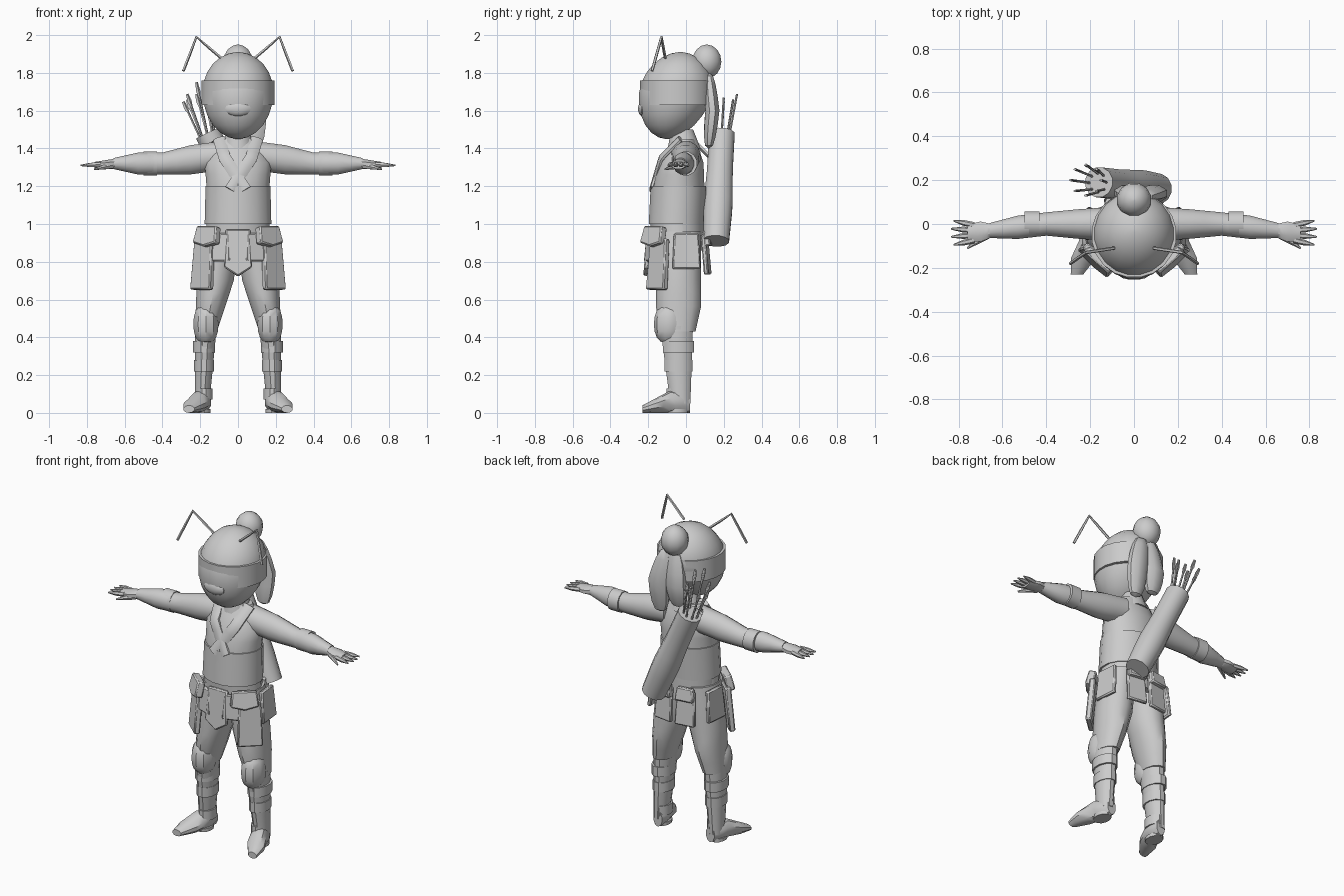
import bpy, bmesh, math, random
from mathutils import Vector, Matrix

cube = bpy.data.objects.get("Cube")
if cube:
    bpy.data.objects.remove(cube, do_unlink=True)

grey = (.6, .6, .6, 1)
clay = bpy.data.materials.new("pale_grey")
clay.use_nodes = True
clay.diffuse_color = grey
clay.node_tree.nodes["Principled BSDF"].inputs["Base Color"].default_value = grey

RIGHT, BACK, UP = Vector((1, 0, 0)), Vector((0, 1, 0)), Vector((0, 0, 1))
AXES = {"X": (BACK, UP), "Y": (RIGHT, UP), "Z": (RIGHT, BACK)}


def finish(name, bm, mirror):
    """Turn a bmesh into a shaded object, optionally mirrored across x."""
    bmesh.ops.recalc_face_normals(bm, faces=bm.faces)
    mesh = bpy.data.meshes.new(name)
    bm.to_mesh(mesh)
    bm.free()
    mesh.materials.append(clay)
    ob = bpy.data.objects.new(name, mesh)
    bpy.context.collection.objects.link(ob)
    if mirror:
        mod = ob.modifiers.new("Mirror", "MIRROR")
        mod.use_mirror_merge = False
    bpy.ops.object.select_all(action="DESELECT")
    ob.select_set(True)
    bpy.context.view_layer.objects.active = ob
    bpy.ops.object.shade_smooth_by_angle(angle=math.radians(35))
    return ob


def sample(values, t):
    """Read a value at t from evenly spaced keys (a lone number is constant)."""
    if isinstance(values, float):
        return values
    if len(values) == 1:
        return values[0]
    position = t * (len(values) - 1)
    i = min(int(position), len(values) - 2)
    return values[i] + (values[i + 1] - values[i]) * (position - i)


def limb(name, path, wide, deep=None, rounding=0, axis=None, sides=12, steps=8, mirror=False):
    """Skin ellipses along a path; rings follow the path if no axis is given."""
    points = [Vector(p) for p in path]
    deep = deep or wide
    bm = bmesh.new()
    loops = []
    for step in range(steps + 1):
        t = step / steps
        if rounding:
            t = (1 - math.cos(math.pi * t)) / 2
        swell = max(.05, (4 * t * (1 - t)) ** rounding) if rounding else 1
        if axis:
            u, v = AXES[axis]
        else:
            ahead, behind = min(t + .1, 1), max(t - .1, 0)
            along = (sample(points, ahead) - sample(points, behind)).normalized()
            u = along.cross(BACK).normalized()
            v = along.cross(u)
        u, v = u * sample(wide, t) * swell, v * sample(deep, t) * swell
        angles = [math.tau * (k + .5) / sides for k in range(sides)]
        centre = sample(points, t)
        loops.append([bm.verts.new(centre + u * math.cos(a) + v * math.sin(a)) for a in angles])
    for low, high in zip(loops, loops[1:]):
        for k in range(sides):
            bm.faces.new((low[k - 1], low[k], high[k], high[k - 1]))
    bm.faces.new(loops[0])
    bm.faces.new(loops[-1])
    return finish(name, bm, mirror)


def plate(name, width, length, loc, turn=0, flare=5, point=.0, thick=.025, mirror=False):
    """Hanging plate that widens downward, ends in a point and faces the front."""
    top, bottom = width / 2, width * .58
    outline = [(-top, 0), (top, 0), (bottom, -length), (0, -length - point), (-bottom, -length)]
    bm = bmesh.new()
    face = bm.faces.new([bm.verts.new((x, 0, z)) for x, z in outline])
    extruded = bmesh.ops.extrude_face_region(bm, geom=[face])["geom"]
    verts = [g for g in extruded if isinstance(g, bmesh.types.BMVert)]
    bmesh.ops.translate(bm, verts=verts, vec=BACK * -thick)
    bm.transform(Matrix.Translation(loc) @ Matrix.Rotation(math.radians(turn), 4, "Z")
                 @ Matrix.Rotation(math.radians(-flare), 4, "X"))
    bevel = finish(name, bm, mirror).modifiers.new("Bevel", "BEVEL")
    bevel.width = .007


# Head, blindfold, mouth and neck
limb("head", [(0, -.1, 1.45), (0, -.05, 1.7), (0, -.03, 1.91)], wide=.19, deep=[.18, .2, .19],
     rounding=.5, axis="Z", sides=20, steps=12)
limb("blindfold", [(0, -.05, 1.63), (0, -.05, 1.76)], wide=.195, axis="Z", sides=20, steps=2)
limb("mouth", [(0, -.23, 1.57), (0, -.23, 1.65)], wide=.07, deep=.025, rounding=.5, axis="Z")
limb("neck", [(0, -.01, 1.4), (0, -.02, 1.5)], wide=[.09, .06], axis="Z")

# Hair: top bun and two hanging locks
limb("hair_bun", [(0, .11, 1.77), (0, .11, 1.95)], wide=.08, rounding=.5, axis="Z")
for name, x, end in (("left_hair_lock", .09, 1.4), ("right_hair_lock", -.03, 1.46)):
    limb(name, [(x / 2, .12, 1.8), (x, .14, 1.6), (x, .12, end)], wide=.065, deep=.04,
         rounding=.3, axis="Z", sides=8)

# Bent antennae
limb("antennae", [(.09, -.11, 1.88), (.22, -.13, 1.99), (.29, -.18, 1.81)], wide=.008,
     sides=5, steps=4, mirror=True)

# Torso, waist sash and crossed lapels
limb("torso", [(0, -.04, .94), (0, -.04, 1.2), (0, -.01, 1.45)], wide=[.17, .17, .17, .18, .1],
     deep=[.14, .14, .14, .12, .06], axis="Z", sides=16)
limb("waist_sash", [(0, -.05, 1), (0, -.04, 1.2)], wide=[.18, .175], deep=.15, axis="Z", sides=16, steps=4)
for name, side in (("left_lapel", 1), ("right_lapel", -1)):
    limb(name, [(side * .1, -.03, 1.45), (side * .07, -.13, 1.35), (side * -.04, -.18, 1.18)],
         wide=.035, deep=.015, sides=8)

# Arms and sleeve cuffs
limb("arms", [(.1, 0, 1.36), (.4, 0, 1.32), (.66, -.03, 1.32)], wide=[.08, .07, .055, .055, .035],
     deep=[.08, .08, .06, .06, .03], axis="X", mirror=True)
limb("sleeve_cuffs", [(.43, 0, 1.32), (.5, 0, 1.32)], wide=.06, deep=.065, axis="X", steps=2, mirror=True)

# Hands with spread fingers
limb("hands", [(.64, -.03, 1.32), (.76, -.04, 1.31)], wide=[.03, .05, .04], deep=[.03, .02],
     axis="X", sides=8, mirror=True)
for i, name in enumerate(("first_fingers", "middle_fingers", "ring_fingers", "little_fingers")):
    spread = (i - 1.5) * .023
    tip = .84 - abs(spread) / 2
    limb(name, [(.73, spread - .04, 1.315), (tip, spread * 1.6 - .04, 1.31)], wide=[.014, .013, .004],
         sides=6, steps=4, mirror=True)
limb("thumbs", [(.67, -.05, 1.31), (.76, -.11, 1.29)], wide=[.02, .005], sides=6, steps=2, mirror=True)

# Baggy trousers, knee pads and wrapped shins
limb("trousers", [(.09, -.04, .96), (.12, -.04, .7), (.17, -.04, .43)], wide=[.09, .1, .1, .08, .06],
     deep=[.12, .12, .12, .12, .09], axis="Z", sides=14, mirror=True)
limb("shins", [(.17, -.05, .46), (.19, -.03, .05)], wide=[.06, .04], deep=[.09, .055], axis="Z", mirror=True)
limb("knee_pads", [(.17, -.09, .37), (.17, -.09, .57)], wide=.07, deep=.08, rounding=.3,
     axis="Z", sides=10, mirror=True)
for name, z in (("upper_shin_wraps", .35), ("middle_shin_wraps", .25), ("ankle_wraps", .1)):
    girth = .04 + z * .06
    limb(name, [(.18, -.04, z - .03), (.18, -.04, z + .03)], wide=girth, deep=girth * 1.4,
         axis="Z", steps=2, mirror=True)

# Shoes
limb("shoes", [(.18, .02, .05), (.2, -.08, .06), (.26, -.23, .02)], wide=[.03, .05, .055, .06, .03],
     deep=[.05, .06, .02], axis="Y", sides=10, mirror=True)
limb("heel_soles", [(.19, -.05, 0), (.19, -.05, .02)], wide=.045, deep=.06, axis="Z", steps=1, mirror=True)

# Skirt, hanging panels and pouches
limb("hip_skirt", [(0, -.04, .86), (0, -.05, 1)], wide=[.185, .17], deep=.14, axis="Z", sides=16, steps=4)
plate("front_flap", width=.13, length=.2, loc=(0, -.18, .97), point=.05)
plate("front_panels", width=.1, length=.15, loc=(.085, -.17, .95), turn=20, mirror=True)
plate("long_panels", width=.125, length=.27, loc=(.165, -.125, .92), turn=42, thick=.035, mirror=True)
plate("belt_pouches", width=.14, length=.09, loc=(.14, -.145, .98), turn=42, flare=14,
      point=.02, thick=.045, mirror=True)
plate("side_panels", width=.13, length=.19, loc=(.18, 0, .95), turn=95, mirror=True)
plate("back_panels", width=.11, length=.21, loc=(.07, .085, .94), turn=172, mirror=True)
plate("back_pouches", width=.1, length=.08, loc=(.07, .09, .96), turn=172, flare=10, thick=.035, mirror=True)

# Quiver slung across the back, with its strap
limb("quiver", [(.11, .16, .91), (-.16, .19, 1.48)], wide=[.07, .08, .07, .07])
limb("quiver_strap", [(-.1, .12, 1.36), (-.13, .05, 1.43), (-.12, -.05, 1.4)], wide=.025, deep=.012, sides=6)

# Arrows with simple fletching
random.seed(4)
for i in range(8):
    angle = math.tau * i / 8
    fan = Vector((math.cos(angle), math.sin(angle), 0)) * .035
    base = Vector((-.15, .185, 1.42)) + fan
    tip = base + fan + Vector((-.07, .015, random.uniform(.22, .34)))
    limb("arrow_shaft", [base, tip], wide=.006, sides=5, steps=1)
    limb("arrow_feather", [base.lerp(tip, .7), tip], wide=[.004, .016, .01], deep=.003, sides=4, steps=4)
